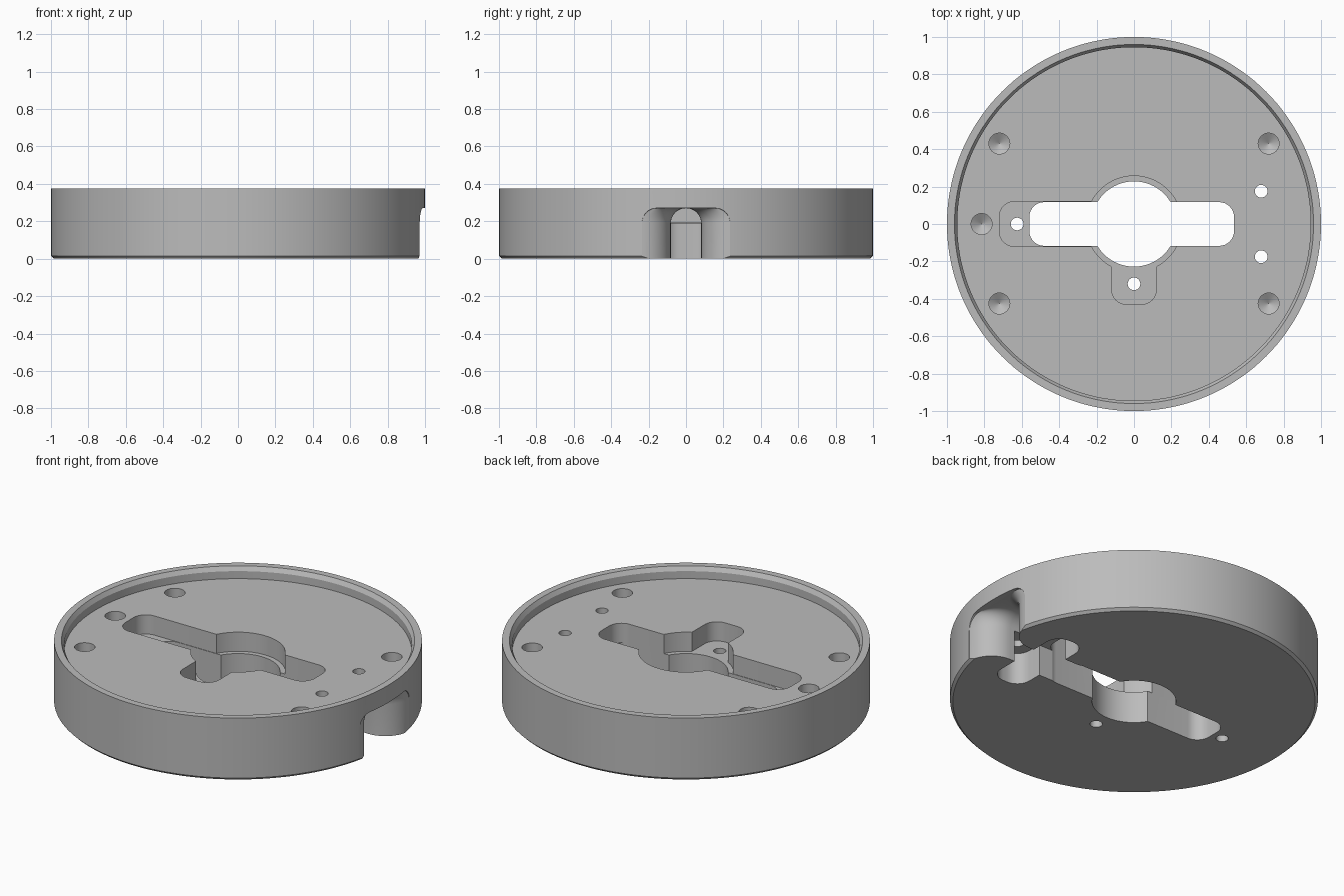
import bpy, bmesh
from math import sin, cos, pi, radians

cube = bpy.data.objects.get("Cube")
if cube:
    bpy.data.objects.remove(cube, do_unlink=True)

grey = bpy.data.materials.new("matte_grey")
grey.use_nodes = True
colour = (0.5, 0.5, 0.5, 1)
grey.diffuse_color = colour
grey.node_tree.nodes["Principled BSDF"].inputs["Base Color"].default_value = colour

HEIGHT, FLOOR, LEDGE = 0.375, 0.305, 0.19
BELOW, ABOVE = -0.1, 0.5


def make_object(name, bm):
    bmesh.ops.recalc_face_normals(bm, faces=bm.faces)
    mesh = bpy.data.meshes.new(name)
    bm.to_mesh(mesh)
    bm.free()
    mesh.materials.append(grey)
    obj = bpy.data.objects.new(name, mesh)
    bpy.context.collection.objects.link(obj)
    return obj


def loft(name, sections):
    """Skin a list of equal-length closed sections and cap both ends."""
    bm = bmesh.new()
    rings = [[bm.verts.new(p) for p in s] for s in sections]
    n = len(rings[0])
    for a, b in zip(rings, rings[1:]):
        for i in range(n):
            j = (i + 1) % n
            bm.faces.new((a[i], a[j], b[j], b[i]))
    bm.faces.new(rings[0])
    bm.faces.new(rings[-1])
    return make_object(name, bm)


def circle(x, y, r, z, n):
    return [(x + r * cos(2 * pi * i / n), y + r * sin(2 * pi * i / n), z) for i in range(n)]


def turned(name, profile, x=0, y=0, n=32):
    return loft(name, [circle(x, y, r, z, n) for r, z in profile])


def rounded_slot(name, x0, x1, y0, y1, r, z0, z1):
    corners = [(x1 - r, y1 - r), (x0 + r, y1 - r), (x0 + r, y0 + r), (x1 - r, y0 + r)]
    outline = []
    for k, (cx, cy) in enumerate(corners):
        for i in range(9):
            t = pi / 2 * (k + i / 8)
            outline.append((cx + r * cos(t), cy + r * sin(t)))
    return loft(name, [[(x, y, z) for x, y in outline] for z in (z0, z1)])


# Round base with a chamfered foot
base = turned("round_base", [(0.985, 0), (1, 0.015), (1, HEIGHT)], n=144)

cutters = []

# Shallow tray in the top, with a bevelled lip
cutters.append(turned("tray_cutter", [(0.945, FLOOR), (0.945, 0.35), (0.96, HEIGHT), (0.96, ABOVE)], n=144))

# Central opening and its ledges
cutters.append(turned("ledge_ring_cutter", [(0.257, LEDGE), (0.257, ABOVE)], n=64))
cutters.append(rounded_slot("side_ledge_cutter", -0.72, -0.1, -0.12, 0.12, 0.08, LEDGE, ABOVE))
cutters.append(rounded_slot("front_ledge_cutter", -0.12, 0.12, -0.43, -0.1, 0.08, LEDGE, ABOVE))
cutters.append(turned("centre_hole_cutter", [(0.228, BELOW), (0.228, ABOVE)], n=64))
cutters.append(rounded_slot("long_slot_cutter", -0.56, 0.535, -0.117, 0.117, 0.08, BELOW, ABOVE))

# Cable pocket under the floor and its link to the slot
cutters.append(rounded_slot("pocket_cutter", 0.58, 0.78, -0.28, 0.28, 0.085, BELOW, LEDGE))
cutters.append(rounded_slot("link_cutter", 0.4, 0.72, -0.11, 0.11, 0.02, BELOW, LEDGE - 0.002))


# Flared arch where the cable leaves the side
def arch(x, h, r=0.08, top=0.27):
    pts = [(x, h, BELOW)]
    for side in (1, -1):
        for i in range(9):
            t = pi / 2 * i / 8 if side > 0 else pi / 2 * (1 - i / 8)
            pts.append((x, side * (h - r + r * cos(t)), top - r + r * sin(t)))
    return pts + [(x, -h, BELOW)]


sections = [arch(0.7, 0.081)]
for i in range(13):
    t = radians(88) * i / 12
    sections.append(arch(0.81 + 0.16 * sin(t), 0.241 - 0.16 * cos(t)))
sections.append(arch(1.05, 0.255))
cutters.append(loft("cable_mouth_cutter", sections))

# Screw holes straight through
for x, y in [(-0.625, 0), (0, -0.32), (0.68, 0.175), (0.68, -0.175)]:
    cutters.append(turned("screw_hole_cutter", [(0.034, BELOW), (0.034, ABOVE)], x, y, 24))

# Blind holes with drill points
for x, y in [(-0.72, 0.43), (0.72, 0.43), (-0.72, -0.425), (0.72, -0.425), (-0.815, 0)]:
    cutters.append(turned("blind_hole_cutter", [(0.001, 0.17), (0.056, 0.205), (0.056, ABOVE)], x, y))

for cutter in cutters:
    mod = base.modifiers.new(cutter.name, "BOOLEAN")
    mod.operation = "DIFFERENCE"
    mod.solver = "EXACT"
    mod.object = cutter

bpy.ops.object.select_all(action="DESELECT")
bpy.context.view_layer.objects.active = base
base.select_set(True)
for name in [m.name for m in base.modifiers]:
    bpy.ops.object.modifier_apply(modifier=name)
for cutter in cutters:
    bpy.data.objects.remove(cutter, do_unlink=True)
bpy.ops.object.shade_smooth_by_angle(angle=radians(25))
